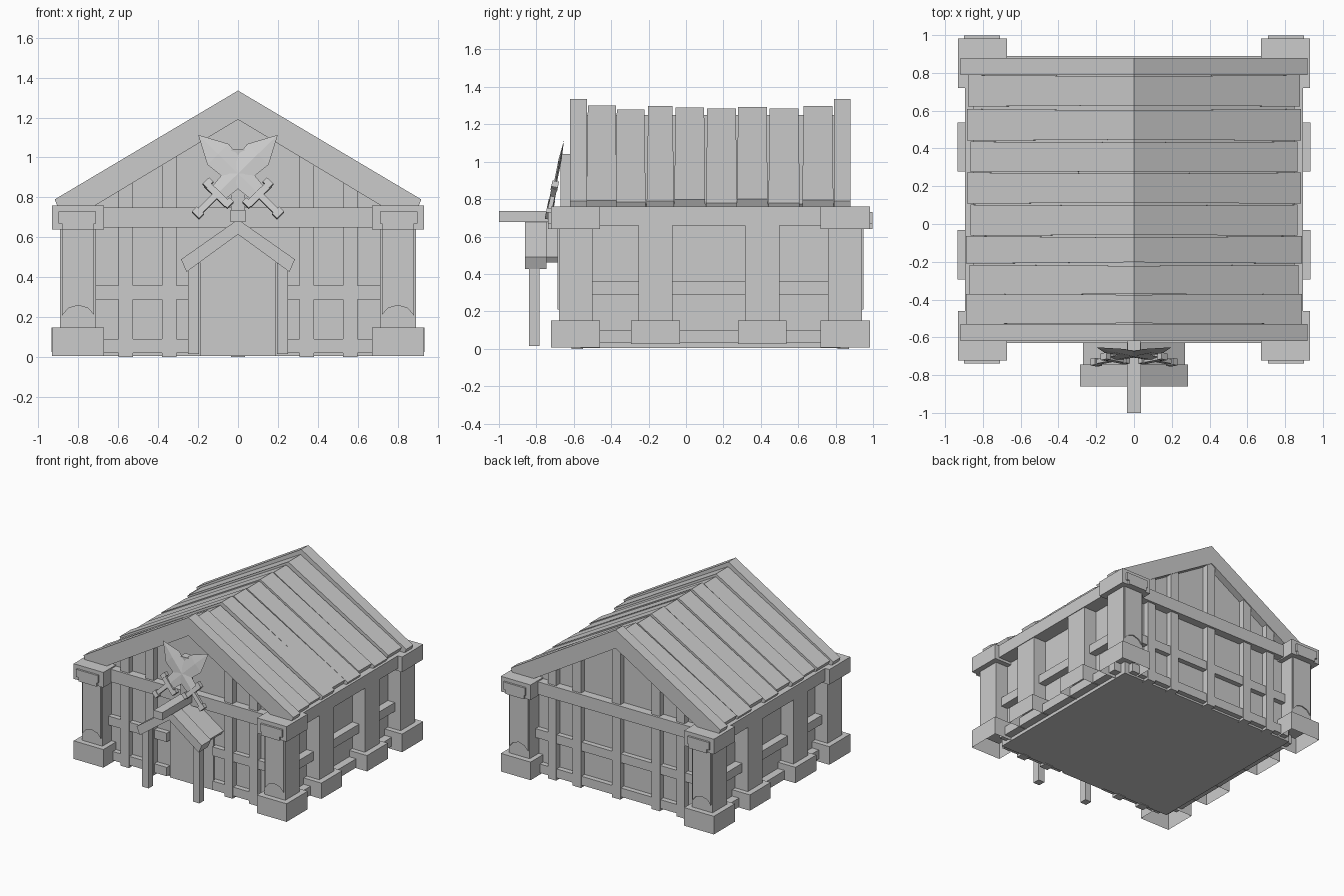
import bpy, bmesh, math
from mathutils import Matrix

if "Cube" in bpy.data.objects:
    bpy.data.objects.remove(bpy.data.objects["Cube"])

YC = 0.13  # front/back symmetry plane of the house


def finish(name, bm):
    bmesh.ops.recalc_face_normals(bm, faces=bm.faces)
    me = bpy.data.meshes.new(name)
    bm.to_mesh(me)
    bm.free()
    ob = bpy.data.objects.new(name, me)
    bpy.context.collection.objects.link(ob)
    return ob


def prism(name, pts, y0, y1, flare=0.0, open_bottom=False):
    """Extrude an x-z profile from y0 to y1; flare widens the far-out points."""
    bm = bmesh.new()
    rows = []
    for y, s in ((y0, -1), (y1, 1)):
        rows.append([bm.verts.new((x, y + (s * flare if abs(x) > 0.5 else 0), z)) for x, z in pts])
    n = len(pts)
    bm.faces.new(rows[0])
    bm.faces.new(rows[1][::-1])
    for i in range(1 if open_bottom else 0, n):
        j = (i + 1) % n
        bm.faces.new((rows[0][i], rows[1][i], rows[1][j], rows[0][j]))
    return finish(name, bm)


def box(name, x0, x1, y0, y1, z0, z1, open_bottom=False):
    x0, x1 = sorted((x0, x1))
    y0, y1 = sorted((y0, y1))
    return prism(name, [(x0, z0), (x1, z0), (x1, z1), (x0, z1)], y0, y1, 0, open_bottom)


def chevron(name, half, top, eave, thick, y0, y1, foot=(0, 0), flare=0.0):
    """Upside-down V profile."""
    fx, fz = foot
    pts = [(0, top), (half, eave), (half - fx, eave - fz),
           (0, top - thick), (-half + fx, eave - fz), (-half, eave)]
    return prism(name, pts, y0, y1, flare)


# house body with gables
prism("wall_body", [(-0.78, 0.005), (0.78, 0.005), (0.78, 0.78), (0, 1.22), (-0.78, 0.78)],
      -0.565, 2 * YC + 0.565)

# four corner posts, each with plinth, cap and hanging cloth
for sx in (-1, 1):
    for flip in (False, True):
        def Y(y):
            return 2 * YC - y if flip else y
        tag = ("left" if sx < 0 else "right") + ("_back" if flip else "_front")
        box("corner_post_" + tag, sx * 0.71, sx * 0.89, Y(-0.68), Y(-0.50), 0.1, 0.70)
        box("corner_plinth_" + tag, sx * 0.672, sx * 0.932, Y(-0.723), Y(-0.46), 0.007, 0.15, True)
        box("corner_cap_" + tag, sx * 0.672, sx * 0.932, Y(-0.723), Y(-0.46), 0.64, 0.76)
        # T-shaped holder on the cap, cloth lying on the post below
        tee = [(0.71, 0.73), (0.90, 0.73), (0.90, 0.67), (0.88, 0.67), (0.88, 0.64),
               (0.72, 0.64), (0.72, 0.67), (0.71, 0.67)]
        prism("cloth_holder_" + tag, [(sx * a, b) for a, b in tee], *sorted((Y(-0.738), Y(-0.70))))
        cloth = [(0.72, 0.70), (0.72, 0.21), (0.75, 0.245), (0.80, 0.26),
                 (0.85, 0.245), (0.88, 0.21), (0.88, 0.70)]
        prism("hanging_cloth_" + tag, [(sx * a, b) for a, b in cloth], *sorted((Y(-0.688), Y(-0.67))))

# side walls: middle posts, plinths, rails and eave beam
for sx in (-1, 1):
    tag = "left" if sx < 0 else "right"
    for i, yc in enumerate((-0.163, 0.407)):
        box(f"side_post_{tag}_{i}", sx * 0.71, sx * 0.89, yc - 0.092, yc + 0.092, 0.1, 0.70)
        box(f"side_plinth_{tag}_{i}", sx * 0.70, sx * 0.935, yc - 0.13, yc + 0.13, 0.025, 0.15, True)
    box("side_beam_" + tag, sx * 0.70, sx * 0.895, -0.47, 0.73, 0.66, 0.76)
    box("side_rail_" + tag, sx * 0.75, sx * 0.84, -0.52, 0.78, 0.29, 0.36)
    box("side_sill_" + tag, sx * 0.75, sx * 0.84, -0.52, 0.78, 0.03, 0.10)

# front and back walls: beams, rails, studs and gable frame
for flip in (False, True):
    def Y(y):
        return 2 * YC - y if flip else y
    tag = "back" if flip else "front"
    box("gable_beam_" + tag, -0.70, 0.70, Y(-0.63), Y(-0.55), 0.65, 0.75)
    if flip:
        spans = [(-0.74, 0.74)]
    else:
        spans = [(-0.74, -0.20), (0.20, 0.74)]  # leave the doorway free
    for a, b in spans:
        box(f"gable_rail_{tag}_{a}", a, b, Y(-0.605), Y(-0.55), 0.29, 0.36)
        box(f"gable_sill_{tag}_{a}", a, b, Y(-0.605), Y(-0.55), 0.02, 0.09)
    studs = [-0.562, -0.345, 0.345, 0.562] + ([0.0] if flip else [])
    for i, x in enumerate(studs):
        box(f"stud_{tag}_{i}", x - 0.036, x + 0.036, Y(-0.612), Y(-0.55), 0.0, 1.25 - 0.59 * abs(x))
    y0, y1 = sorted((Y(-0.62), Y(-0.53)))
    prism("gable_frame_" + tag,
          [(0, 1.335), (0.918, 0.79), (0.905, 0.757), (0.72, 0.757), (0, 1.19),
           (-0.72, 0.757), (-0.905, 0.757), (-0.918, 0.79)], y0, y1)

# uneven roof boards: start, end, ridge height, eave half width, flare
boards = [(-0.525, -0.375, 1.30, 0.89, 0.004), (-0.370, -0.222, 1.28, 0.87, 0.006),
          (-0.202, -0.072, 1.297, 0.89, 0.008), (-0.057, 0.097, 1.29, 0.865, 0.005),
          (0.113, 0.267, 1.285, 0.885, 0.005), (0.278, 0.432, 1.293, 0.865, 0.004),
          (0.447, 0.602, 1.285, 0.885, 0.006), (0.628, 0.782, 1.298, 0.88, 0.006)]
for i, (a, b, top, half, flare) in enumerate(boards):
    chevron(f"roof_board_{i}", half, top, top - 0.57 * half, 0.07, a, b, (0.02, 0.04), flare)
# lower roof layer seen in the gaps
chevron("roof_underlayer", 0.85, 1.25, 0.775, 0.04, -0.54, 0.80, (0.02, 0.025))

# door and porch
prism("door", [(-0.19, 0.005), (0.19, 0.005), (0.19, 0.51), (0, 0.63), (-0.19, 0.51)], -0.58, -0.55)
chevron("porch_arch", 0.285, 0.69, 0.49, 0.075, -0.86, -0.745, (0.027, 0.063))
chevron("porch_roof", 0.27, 0.675, 0.49, 0.06, -0.745, -0.56, (0.02, 0.03))
box("porch_ridge", -0.038, 0.038, -1.0, -0.60, 0.677, 0.737)
for sx in (-1, 1):
    box(f"porch_post_{sx}", sx * 0.195, sx * 0.25, -0.84, -0.782, 0.015, 0.50)

# upright plank behind the crossed swords
box("emblem_plank", -0.035, 0.035, -0.67, -0.61, 0.73, 1.04)


def block(bm, w, d, h, x, z):
    m = Matrix.Translation((x, 0, z)) @ Matrix.Diagonal((w, d, h, 1))
    bmesh.ops.create_cube(bm, size=1, matrix=m)


# crossed swords, built upright from the guard then leaned and placed
for sx in (-1, 1):
    bm = bmesh.new()
    outline = [(0.045, 0.0), (0.075, 0.29), (0.0, 0.43), (-0.075, 0.29), (-0.045, 0.0)]
    rim = [bm.verts.new((x, 0, z)) for x, z in outline]
    for s in (-1, 1):
        low = bm.verts.new((0, s * 0.008, 0))
        mid = bm.verts.new((0, s * 0.008, 0.29))
        for f in ((rim[0], rim[1], mid, low), (rim[1], rim[2], mid),
                  (rim[2], rim[3], mid), (rim[3], rim[4], low, mid)):
            bm.faces.new(f)
    block(bm, 0.15, 0.03, 0.035, 0, 0)
    for s in (-1, 1):
        block(bm, 0.03, 0.036, 0.045, s * 0.072, 0.008)
    block(bm, 0.032, 0.024, 0.12, 0, -0.07)
    block(bm, 0.05, 0.036, 0.035, 0, -0.135)
    ob = finish("sword_left" if sx < 0 else "sword_right", bm)
    ob.matrix_world = (Matrix.Translation((sx * 0.105, -0.713, 0.815))
                       @ Matrix.Rotation(-0.2, 4, 'X')
                       @ Matrix.Rotation(-sx * math.radians(45), 4, 'Y'))
